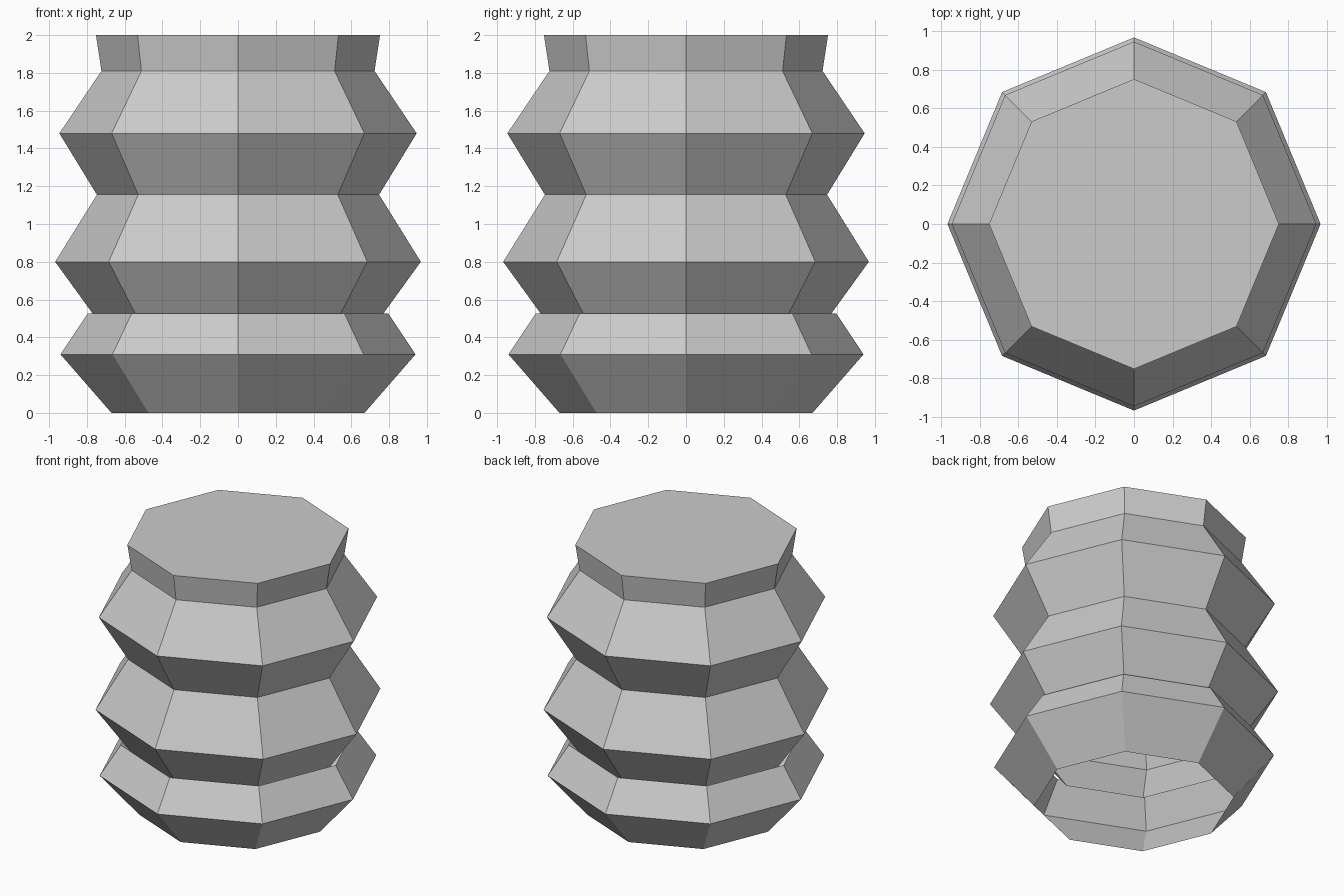
import bpy, bmesh
from math import cos, sin, pi

if "Cube" in bpy.data.objects:
    bpy.data.objects.remove(bpy.data.objects["Cube"])

SIDES = 8


def lathe(name, profile, cap_top=False):
    """Flat-sided octagonal shell from (radius, z) points, bottom to top."""
    bm = bmesh.new()
    rings = [[bm.verts.new((r * cos(2 * pi * i / SIDES), r * sin(2 * pi * i / SIDES), z))
              for i in range(SIDES)] for r, z in profile]
    for low, high in zip(rings, rings[1:]):
        for i in range(SIDES):
            j = (i + 1) % SIDES
            bm.faces.new((low[i], low[j], high[j], high[i]))
    if cap_top:
        bm.faces.new(rings[-1])
    mesh = bpy.data.meshes.new(name)
    bm.to_mesh(mesh)
    bm.free()
    obj = bpy.data.objects.new(name, mesh)
    bpy.context.collection.objects.link(obj)
    return obj


# Open-bottomed base ring
lathe("base_ring", [(0.67, 0), (0.94, 0.31), (0.797, 0.525)])

# Pleated body, its lower end tucked inside the base ring, closed on top
lathe("pleated_body", [(0.70, 0.43), (0.968, 0.80), (0.747, 1.155),
                       (0.946, 1.48), (0.723, 1.81), (0.752, 2.0)], cap_top=True)
